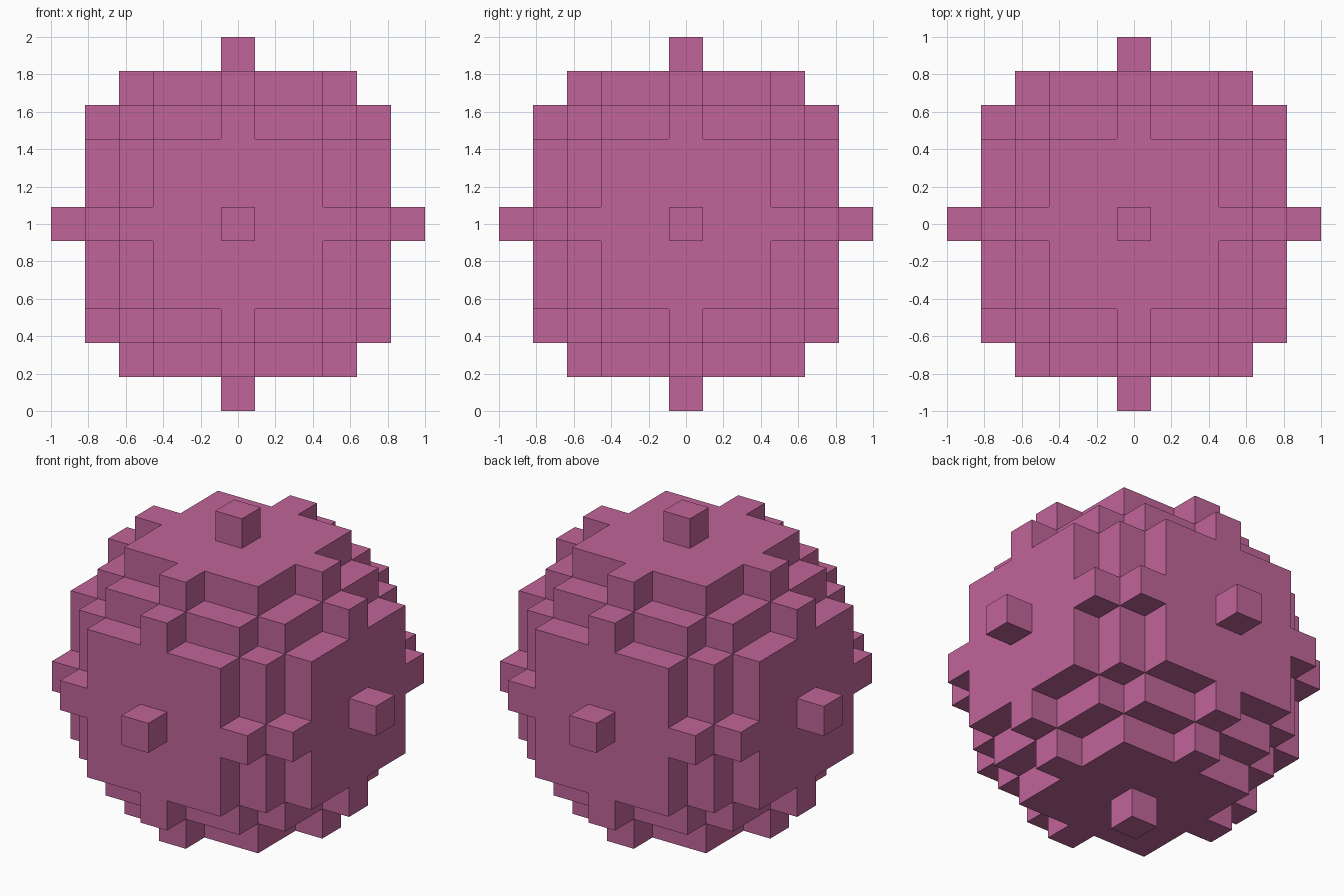
import bpy
import bmesh
from mathutils import Vector

if "Cube" in bpy.data.objects:
    bpy.data.objects.remove(bpy.data.objects["Cube"])

R = 5                      # radius in blocks
S = 2 / (2 * R + 1)        # block size


def solid(p):
    return sum(c * c for c in p) <= R * R


pink = bpy.data.materials.new("orchid pink")
pink.diffuse_color = (0.53, 0.13, 0.32, 1)
pink.use_nodes = True
pink.node_tree.nodes["Principled BSDF"].inputs["Base Color"].default_value = pink.diffuse_color

bm = bmesh.new()
span = range(-R, R + 1)
blocks = [(x, y, z) for x in span for y in span for z in span if solid((x, y, z))]

# Block ball: outer skin only, one square for each exposed block side
for block in blocks:
    centre = Vector(block)
    for axis in range(3):
        for sign in (-1, 1):
            n = Vector((0, 0, 0))
            n[axis] = sign
            if solid(centre + n):
                continue
            u = Vector((0, 0, 0))
            u[(axis + 1) % 3] = 0.5
            v = n.cross(u)
            mid = centre + n * 0.5
            corners = (mid - u - v, mid + u - v, mid + u + v, mid - u + v)
            bm.faces.new([bm.verts.new(c * S + Vector((0, 0, 1))) for c in corners])

bmesh.ops.remove_doubles(bm, verts=bm.verts[:], dist=0.001)

mesh = bpy.data.meshes.new("block_ball")
bm.to_mesh(mesh)
bm.free()
mesh.materials.append(pink)
ball = bpy.data.objects.new("block_ball", mesh)
bpy.context.collection.objects.link(ball)
